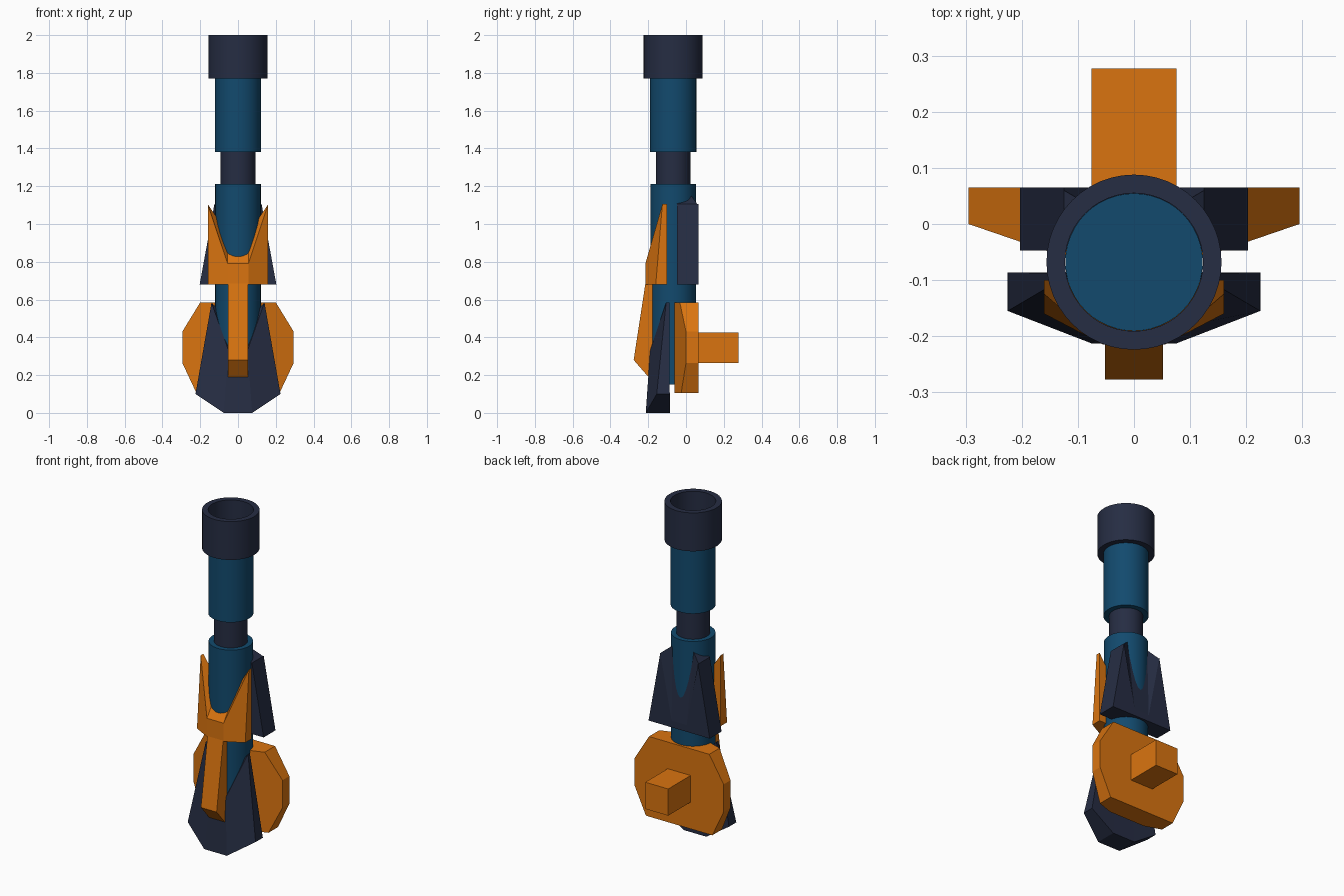
import bpy, bmesh, math

if "Cube" in bpy.data.objects:
    bpy.data.objects.remove(bpy.data.objects["Cube"])

AXIS_Y = -0.068  # centre line of the tube


def material(name, rgb):
    m = bpy.data.materials.new(name)
    m.diffuse_color = (*rgb, 1)
    m.use_nodes = True
    m.node_tree.nodes["Principled BSDF"].inputs["Base Color"].default_value = m.diffuse_color
    return m


BLUE = material("deep_blue", (0.006, 0.068, 0.155))
NAVY = material("dark_navy", (0.019, 0.026, 0.056))
ORANGE = material("orange", (0.70, 0.175, 0.005))


def finish(bm, name, mat, smooth=False):
    bmesh.ops.recalc_face_normals(bm, faces=bm.faces)
    me = bpy.data.meshes.new(name)
    bm.to_mesh(me)
    bm.free()
    me.materials.append(mat)
    ob = bpy.data.objects.new(name, me)
    bpy.context.collection.objects.link(ob)
    if smooth:
        bpy.ops.object.select_all(action='DESELECT')
        ob.select_set(True)
        bpy.context.view_layer.objects.active = ob
        bpy.ops.object.shade_smooth_by_angle(angle=math.radians(30))
    return ob


def lathe(name, profile, mat, n=48):
    """Closed (radius, z) profile turned about the tube axis."""
    bm = bmesh.new()
    rings = []
    for r, z in profile:
        rings.append([bm.verts.new((r * math.cos(a), AXIS_Y + r * math.sin(a), z))
                      for a in (2 * math.pi * i / n for i in range(n))])
    for a, b in zip(rings, rings[1:]):
        for i in range(n):
            j = (i + 1) % n
            bm.faces.new((a[i], a[j], b[j], b[i]))
    if profile[0] == profile[-1]:
        bmesh.ops.remove_doubles(bm, verts=bm.verts, dist=1e-5)
    else:
        bm.faces.new(rings[0])
        bm.faces.new(rings[-1])
    return finish(bm, name, mat, True)


def mirror_loft(name, sections, mat):
    """Loft sections running from outside (+x) inward, then their mirror images."""
    sections = sections + [[(-x, y, z) for x, y, z in s] for s in reversed(sections)]
    bm = bmesh.new()
    rows = [[bm.verts.new(p) for p in s] for s in sections]
    n = len(rows[0])
    for a, b in zip(rows, rows[1:]):
        for i in range(n):
            j = (i + 1) % n
            bm.faces.new((a[i], a[j], b[j], b[i]))
    bm.faces.new(rows[0])
    bm.faces.new(rows[-1])
    return finish(bm, name, mat)


def mirror_hull(name, pts, mat):
    bm = bmesh.new()
    for x, y, z in pts:
        bm.verts.new((x, y, z))
        bm.verts.new((-x, y, z))
    bmesh.ops.convex_hull(bm, input=bm.verts)
    bmesh.ops.dissolve_limit(bm, angle_limit=math.radians(2), verts=bm.verts, edges=bm.edges)
    return finish(bm, name, mat)


# Tube parts
lathe("muzzle_ring", [(0.156, 1.77), (0.156, 2.0), (0.123, 2.0), (0.123, 1.77), (0.156, 1.77)], NAVY)
lathe("upper_tube", [(0.1225, 1.38), (0.1225, 1.772)], BLUE)
lathe("neck", [(0.092, 1.2), (0.092, 1.39)], NAVY)
lathe("lower_tube", [(0.1205, 0.15), (0.1205, 1.213)], BLUE)

# Front horned guard
mirror_loft("front_guard", [
    [(0.16, -0.16, 0.68), (0.16, -0.125, 1.105), (0.16, -0.10, 1.105), (0.16, -0.10, 0.68)],
    [(0.055, -0.215, 0.68), (0.055, -0.215, 0.79), (0.055, -0.10, 0.95), (0.055, -0.10, 0.68)],
], ORANGE)

# Front keel strip
mirror_loft("front_keel", [[(0.052, y, z) for y, z in
            ((-0.205, 0.75), (-0.277, 0.28), (-0.19, 0.18), (-0.14, 0.18), (-0.14, 0.75))]], ORANGE)

# Lower front shield
mirror_loft("front_shield", [
    [(0.225, -0.155, 0.10), (0.14, -0.105, 0.585), (0.14, -0.088, 0.585), (0.225, -0.086, 0.10)],
    [(0.075, -0.213, 0.0), (0.05, -0.19, 0.33), (0.05, -0.088, 0.48), (0.075, -0.086, 0.0)],
], NAVY)

# Rear horned guard
mirror_loft("rear_guard", [
    [(0.203, 0.065, 0.68), (0.125, 0.065, 1.105), (0.125, 0.060, 1.105),
     (0.125, -0.047, 1.105), (0.203, -0.047, 0.68)],
    [(0.05, 0.065, 0.68), (0.05, 0.065, 0.72), (0.07, 0.028, 1.15),
     (0.05, -0.047, 1.15), (0.05, -0.047, 0.68)],
], NAVY)

# Rear eight-sided plate and peg
plate = [(0.295, y, z) for y in (0.0, 0.065) for z in (0.265, 0.43)]
plate += [(0.2, -0.0326, 0.585), (0.2, 0.065, 0.585), (0.22, -0.0257, 0.105), (0.22, 0.065, 0.105)]
plate += [(0.12, -0.06, 0.105), (0.12, -0.06, 0.585)]
mirror_hull("rear_plate", plate, ORANGE)
mirror_hull("rear_peg", [(0.076, y, z) for y in (0.05, 0.277) for z in (0.265, 0.425)], ORANGE)
